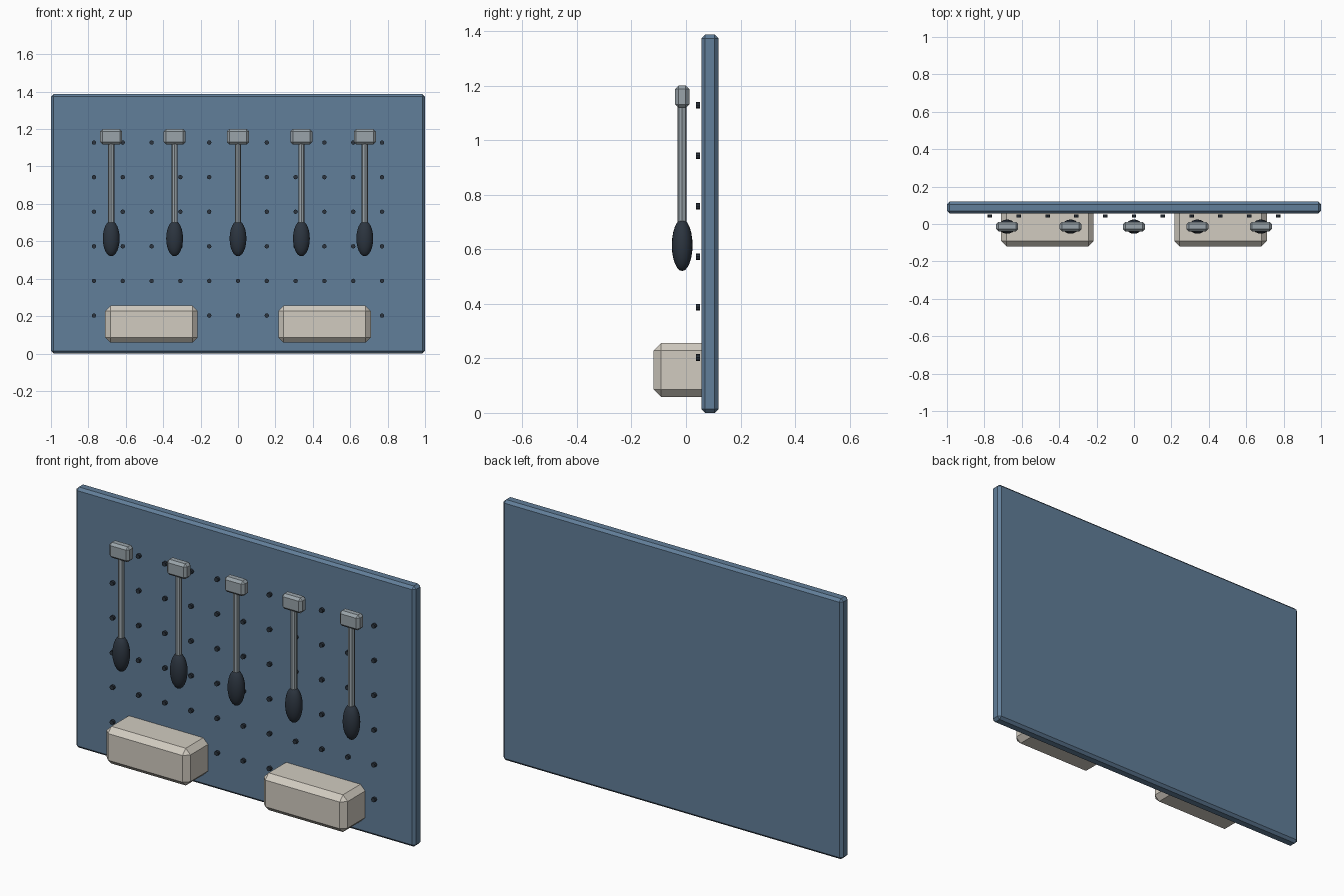
import bpy, bmesh
from math import pi
from mathutils import Matrix, Vector

if "Cube" in bpy.data.objects:
    bpy.data.objects.remove(bpy.data.objects["Cube"])


def material(name, rgb):
    m = bpy.data.materials.new(name)
    m.diffuse_color = (*rgb, 1)
    m.use_nodes = True
    m.node_tree.nodes["Principled BSDF"].inputs["Base Color"].default_value = m.diffuse_color
    return m


blue = material("panel_blue", (0.12, 0.21, 0.32))
cream = material("bin_cream", (0.64, 0.60, 0.53))
steel = material("tool_steel", (0.32, 0.37, 0.40))
dark = material("dark_rubber", (0.025, 0.035, 0.05))


def add_object(name, mesh, loc=(0, 0, 0)):
    ob = bpy.data.objects.new(name, mesh)
    ob.location = loc
    bpy.context.collection.objects.link(ob)
    return ob


def finish(bm, name, mat, smooth=False):
    for f in bm.faces:
        f.smooth = smooth
    me = bpy.data.meshes.new(name)
    bm.to_mesh(me)
    bm.free()
    me.materials.append(mat)
    return me


def chamfer_box(name, lo, hi, bevel, mat):
    lo, hi = Vector(lo), Vector(hi)
    bm = bmesh.new()
    bmesh.ops.create_cube(bm, size=1, matrix=Matrix.Translation((lo + hi) / 2)
                          @ Matrix.Diagonal((*(hi - lo), 1)))
    bmesh.ops.bevel(bm, geom=bm.edges[:], offset=bevel, segments=1,
                    affect='EDGES', profile=0.5)
    return finish(bm, name, mat)


def cylinder(name, radius, depth, sides, matrix, mat):
    bm = bmesh.new()
    bmesh.ops.create_cone(bm, cap_ends=True, segments=sides, radius1=radius,
                          radius2=radius, depth=depth, matrix=matrix)
    return finish(bm, name, mat)


# Back panel
add_object("back_panel", chamfer_box("back_panel", (-1, 0.056, 0), (1, 0.119, 1.387), 0.014, blue))

# Storage bins
bin_mesh = chamfer_box("storage_bin", (-0.247, -0.119, 0.058), (0.247, 0.09, 0.256), 0.028, cream)
for side, x in (("left", -0.463), ("right", 0.463)):
    add_object("storage_bin_" + side, bin_mesh, (x, 0, 0))

# Grid of peg holes
peg_mesh = cylinder("peg", 0.012, 0.016, 8, Matrix.Rotation(pi / 2, 4, 'X'), dark)
for row in range(6):
    for col in range(11):
        add_object(f"peg_{row}_{col}", peg_mesh, ((col - 5) * 0.154, 0.044, 0.203 + row * 0.185))

# Hanging tools: head, shaft, grip
head_mesh = chamfer_box("tool_head", (-0.059, -0.026, 1.118), (0.059, 0.026, 1.2), 0.013, steel)
shaft_mesh = cylinder("tool_shaft", 0.0165, 0.48, 8, Matrix.Translation((0, 0, 0.9)), steel)
bm = bmesh.new()
bmesh.ops.create_uvsphere(bm, u_segments=20, v_segments=12, radius=1,
                          matrix=Matrix.Translation((0, 0, 0.615))
                          @ Matrix.Diagonal((0.045, 0.038, 0.095, 1)))
grip_mesh = finish(bm, "tool_grip", dark, smooth=True)
for i in range(5):
    loc = ((i - 2) * 0.339, -0.014, 0)
    add_object(f"tool_head_{i + 1}", head_mesh, loc)
    add_object(f"tool_shaft_{i + 1}", shaft_mesh, loc)
    add_object(f"tool_grip_{i + 1}", grip_mesh, loc)
